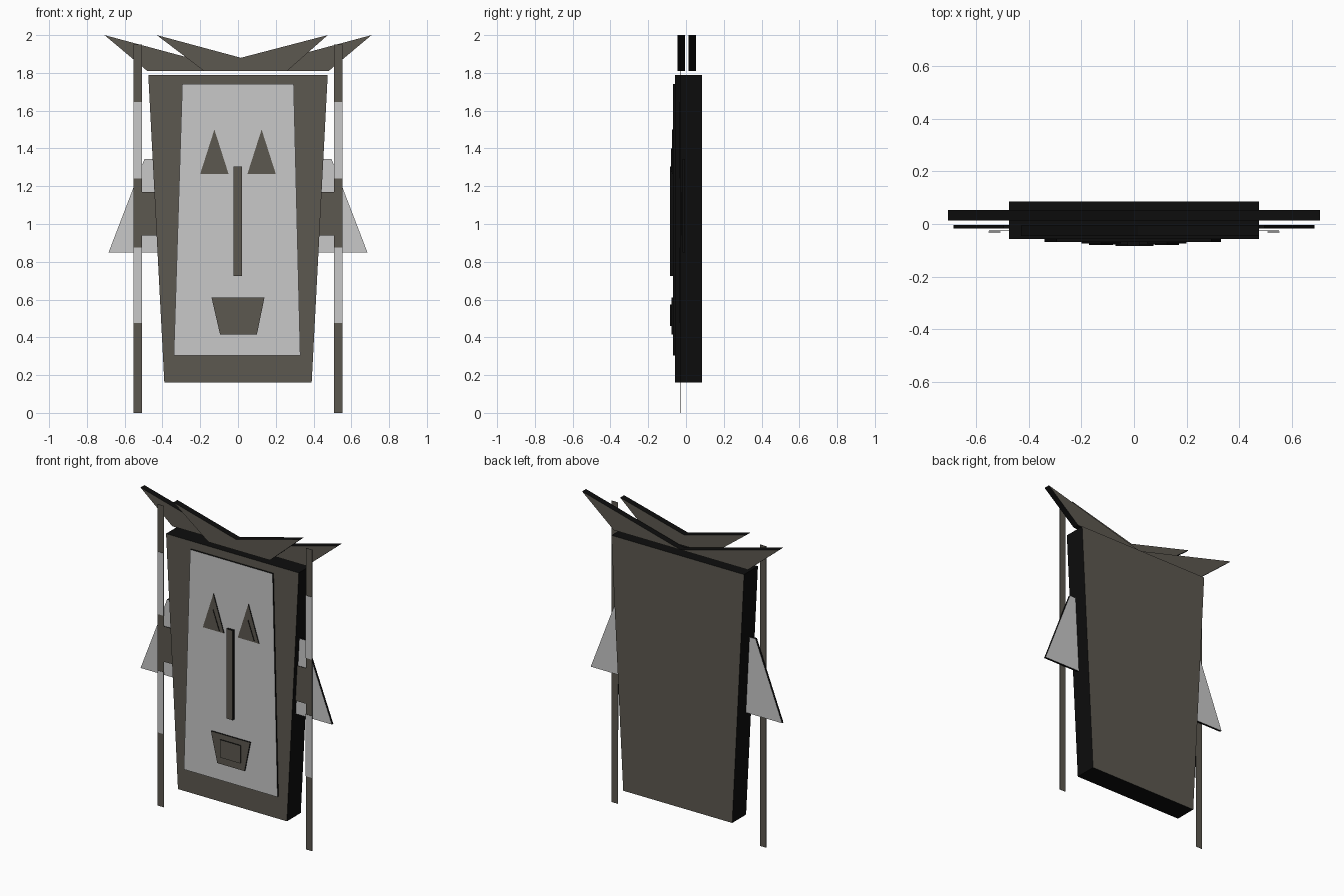
import bpy, bmesh

if "Cube" in bpy.data.objects:
    bpy.data.objects.remove(bpy.data.objects["Cube"])


def material(name, rgb):
    m = bpy.data.materials.new(name)
    m.diffuse_color = (*rgb, 1.0)
    m.use_nodes = True
    m.node_tree.nodes["Principled BSDF"].inputs["Base Color"].default_value = m.diffuse_color
    return m


BROWN = material("dark brown", (0.108, 0.098, 0.080))
GREY = material("light grey", (0.58, 0.58, 0.58))
BLACK = material("black edge", (0.004, 0.004, 0.004))


def plate(name, profile, y0, y1, face_mat):
    """Extrude an (x, z) profile from y0 to y1; rim faces are black."""
    bm = bmesh.new()
    front = bm.faces.new([bm.verts.new((x, y0, z)) for x, z in profile])
    ext = bmesh.ops.extrude_face_region(bm, geom=[front], use_keep_orig=True)
    moved = [v for v in ext["geom"] if isinstance(v, bmesh.types.BMVert)]
    bmesh.ops.translate(bm, verts=moved, vec=(0, y1 - y0, 0))
    bmesh.ops.recalc_face_normals(bm, faces=bm.faces)
    bm.normal_update()
    for f in bm.faces:
        f.material_index = 0 if abs(f.normal.y) > 0.9 else 1
    me = bpy.data.meshes.new(name)
    bm.to_mesh(me)
    bm.free()
    me.materials.append(face_mat)
    me.materials.append(BLACK)
    ob = bpy.data.objects.new(name, me)
    bpy.context.collection.objects.link(ob)
    return ob


def pair(name, profile, y0, y1, face_mat):
    """Left and right mirrored plates."""
    for side, s in (("left", -1), ("right", 1)):
        plate(f"{side}_{name}", [(s * x, z) for x, z in profile], y0, y1, face_mat)


def rect(x0, x1, z0, z1):
    return [(x0, z0), (x1, z0), (x1, z1), (x0, z1)]


# Tapered head block and face panel
plate("head", [(-0.39, 0.16), (0.39, 0.16), (0.475, 1.79), (-0.475, 1.79)],
      -0.057, 0.085, BROWN)
plate("face_panel", [(-0.34, 0.305), (0.33, 0.305), (0.295, 1.74), (-0.295, 1.74)],
      -0.068, -0.055, GREY)

# Eyes, nose and mouth, with smaller raised plates on top
pair("eye", [(0.05, 1.265), (0.2, 1.265), (0.125, 1.5)], -0.074, -0.067, BROWN)
pair("pupil", [(0.08, 1.275), (0.17, 1.275), (0.125, 1.4)], -0.079, -0.073, BROWN)
plate("nose", rect(-0.024, 0.021, 0.725, 1.305), -0.084, -0.067, BROWN)
plate("mouth", [(-0.095, 0.415), (0.1, 0.415), (0.14, 0.61), (-0.14, 0.61)],
      -0.077, -0.067, BROWN)
plate("inner_mouth", rect(-0.07, 0.075, 0.46, 0.575), -0.084, -0.076, BROWN)

# Crown: wide rear horns and a narrower V in front
pair("rear_horn", [(0.0, 1.81), (0.48, 1.81), (0.707, 2.0)], 0.013, 0.053, BROWN)
plate("front_crown", [(-0.43, 2.0), (-0.18, 1.81), (0.26, 1.81), (0.475, 2.0), (0.015, 1.88)],
      -0.045, -0.005, BROWN)

# Ears, poles with light bands, and connectors
pair("ear", [(0.41, 0.85), (0.685, 0.85), (0.495, 1.345), (0.41, 1.345)],
     -0.018, -0.004, GREY)
pair("pole", rect(0.508, 0.553, 0.0, 1.95), -0.031, -0.029, BROWN)
pair("connector", rect(0.42, 0.55, 0.94, 1.17), -0.027, -0.024, BROWN)
pair("upper_pole_band", rect(0.508, 0.553, 1.24, 1.645), -0.034, -0.032, GREY)
pair("lower_pole_band", rect(0.508, 0.553, 0.475, 0.875), -0.034, -0.032, GREY)
